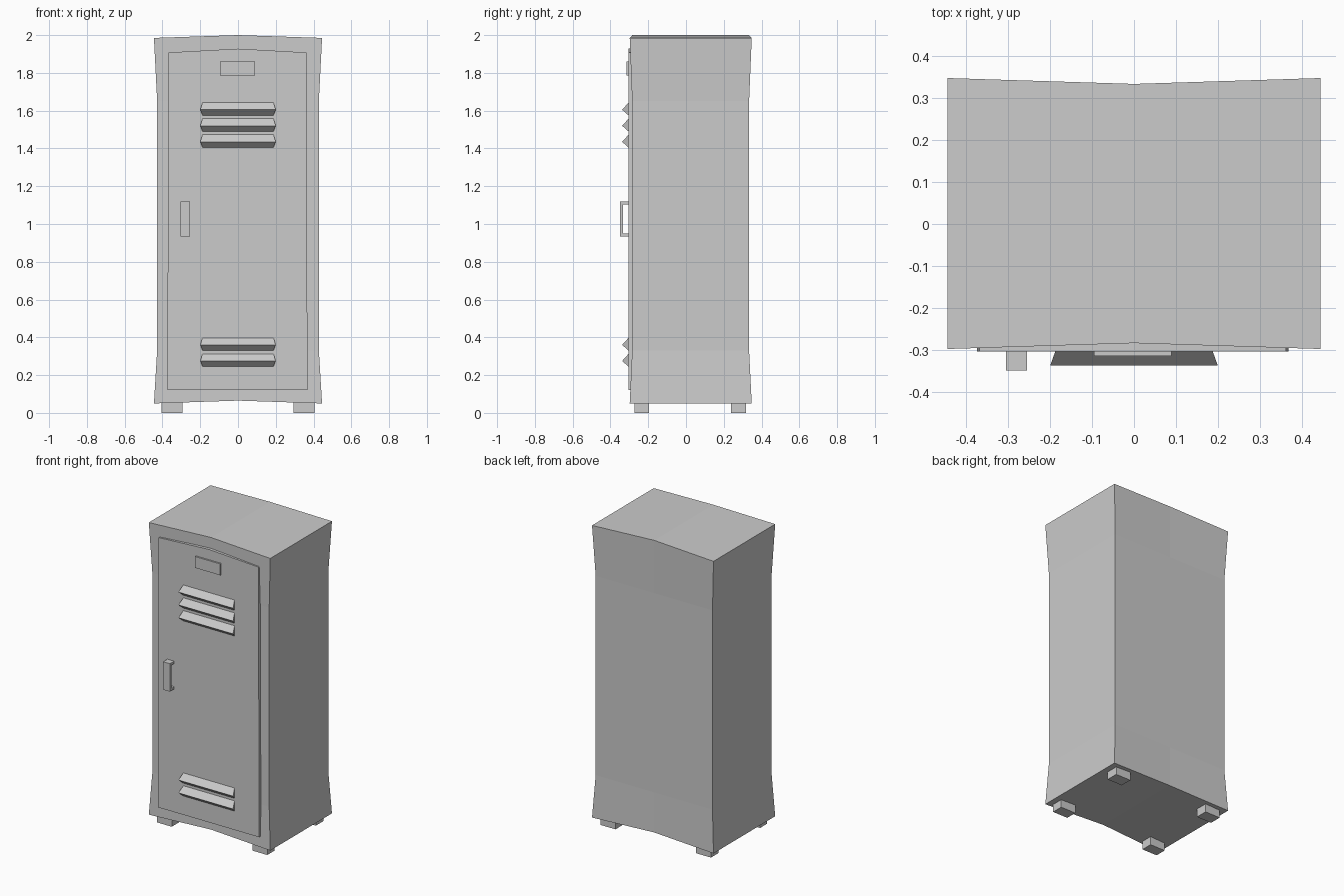
import bpy
import bmesh

cube = bpy.data.objects.get("Cube")
if cube:
    bpy.data.objects.remove(cube, do_unlink=True)

GREY = (0.6, 0.6, 0.6, 1.0)
metal = bpy.data.materials.new("grey_metal")
metal.use_nodes = True
metal.diffuse_color = GREY
metal.node_tree.nodes["Principled BSDF"].inputs["Base Color"].default_value = GREY


def finish(name, bm):
    bmesh.ops.recalc_face_normals(bm, faces=bm.faces)
    mesh = bpy.data.meshes.new(name)
    bm.to_mesh(mesh)
    bm.free()
    mesh.materials.append(metal)
    obj = bpy.data.objects.new(name, mesh)
    bpy.context.collection.objects.link(obj)
    return obj


def loft(name, rings):
    """Join matching point loops with quads and cap both ends."""
    bm = bmesh.new()
    loops = [[bm.verts.new(p) for p in ring] for ring in rings]
    n = len(loops[0])
    for a, b in zip(loops, loops[1:]):
        for i in range(n):
            j = (i + 1) % n
            bm.faces.new((a[i], a[j], b[j], b[i]))
    bm.faces.new(loops[0])
    bm.faces.new(loops[-1])
    return finish(name, bm)


def box(name, x, y, z):
    return loft(name, [[(x[0], y[0], h), (x[1], y[0], h), (x[1], y[1], h), (x[0], y[1], h)] for h in z])


# Cabinet: pinched waist, creased down the middle of front and back
def cabinet_ring(z, z_mid, half, front, back):
    return [(-half, front, z), (0, -0.284, z_mid), (half, front, z),
            (half, back, z), (0, 0.334, z_mid), (-half, back, z)]


cabinet = loft("cabinet", [
    cabinet_ring(0.05, 0.065, 0.445, -0.298, 0.348),
    cabinet_ring(0.33, 0.33, 0.428, -0.285, 0.334),
    cabinet_ring(1.65, 1.65, 0.428, -0.285, 0.334),
    cabinet_ring(1.985, 2.0, 0.445, -0.298, 0.348),
])
# Split the end caps along the centre crease
bm = bmesh.new()
bm.from_mesh(cabinet.data)
for cap in [f for f in bm.faces if len(f.verts) == 6]:
    bmesh.ops.connect_verts(bm, verts=[v for v in cap.verts if abs(v.co.x) < 0.001])
bm.to_mesh(cabinet.data)
bm.free()

# Door with a slightly arched top
outline = [(-0.374, 0.12), (0.368, 0.12), (0.362, 1.908), (0, 1.928), (-0.368, 1.908)]
loft("door", [[(x, y, z) for x, z in outline] for y in (-0.304, -0.27)])

# Name plate
box("name_plate", (-0.095, 0.09), (-0.315, -0.29), (1.785, 1.86))

# Louvres: wedges whose ends flare toward the front edge
for i, z in enumerate((1.605, 1.52, 1.435, 0.36, 0.275)):
    loft(f"louvre_{i + 1}", [
        [(s * 0.187, -0.302, z + 0.04), (s * 0.2, -0.338, z), (s * 0.187, -0.302, z - 0.032)]
        for s in (-1, 1)])

# Handle: a C-shaped pull
pull = [(-0.3, 0.935), (-0.349, 0.935), (-0.349, 1.12), (-0.3, 1.12),
        (-0.3, 1.104), (-0.333, 1.104), (-0.333, 0.951), (-0.3, 0.951)]
loft("handle", [[(x, y, z) for y, z in pull] for x in (-0.305, -0.255)])

# Feet
for side, s in (("left", 1), ("right", -1)):
    for end, y in (("front", (-0.272, -0.197)), ("back", (0.237, 0.317))):
        box(f"{end}_{side}_foot", sorted((s * 0.295, s * 0.405)), y, (0, 0.062))
